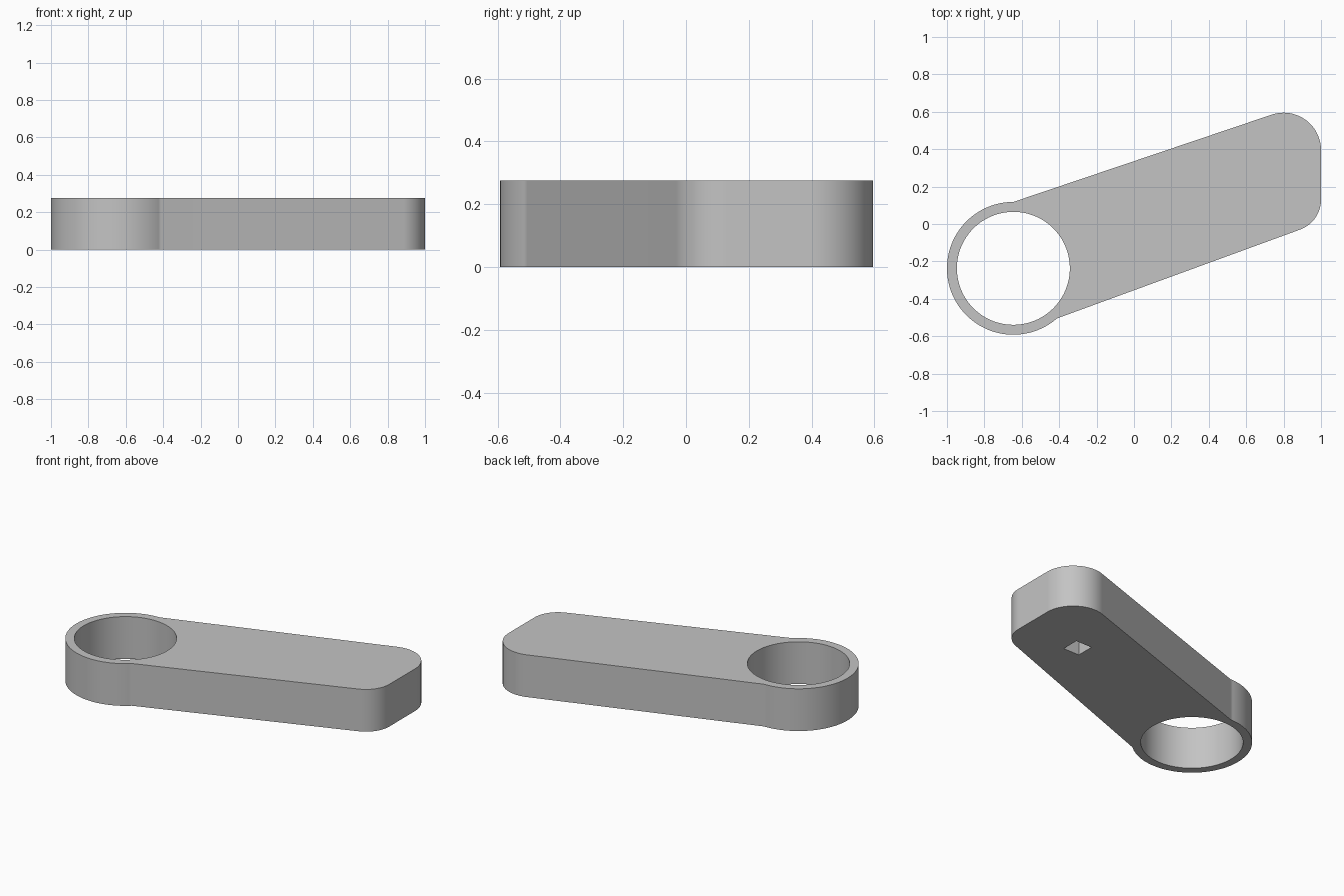
import bpy
import bmesh
from math import cos, sin, radians

if "Cube" in bpy.data.objects:
    bpy.data.objects.remove(bpy.data.objects["Cube"], do_unlink=True)

HEIGHT = 0.275
RING = (-0.645, -0.237)

grey = bpy.data.materials.new("plain grey")
grey.use_nodes = True
colour = (0.55, 0.55, 0.55, 1)
grey.diffuse_color = colour
grey.node_tree.nodes["Principled BSDF"].inputs["Base Color"].default_value = colour


def arc(centre, radius, start, end, steps):
    """Points along an arc, angles in degrees."""
    angles = [radians(start + (end - start) * i / steps) for i in range(steps + 1)]
    return [(centre[0] + radius * cos(a), centre[1] + radius * sin(a)) for a in angles]


def prism(name, outline, bottom, top):
    """Upright solid from a closed outline."""
    bm = bmesh.new()
    face = bm.faces.new([bm.verts.new((x, y, bottom)) for x, y in outline])
    sides = bmesh.ops.extrude_face_region(bm, geom=[face])["geom"]
    bmesh.ops.translate(bm, vec=(0, 0, top - bottom),
                        verts=[v for v in sides if isinstance(v, bmesh.types.BMVert)])
    bmesh.ops.recalc_face_normals(bm, faces=bm.faces)
    mesh = bpy.data.meshes.new(name)
    bm.to_mesh(mesh)
    bm.free()
    mesh.materials.append(grey)
    obj = bpy.data.objects.new(name, mesh)
    bpy.context.collection.objects.link(obj)
    return obj


# Tapered arm: ring end on the left, two rounded corners on the right
outline = (arc(RING, 0.355, 90, 311, 80)
           + arc((0.83, 0.13), 0.17, -70, 0, 20)
           + arc((0.80, 0.395), 0.20, 0, 108.7, 28))
arm = prism("lever_arm", outline, 0, HEIGHT)

# Round through hole and small square socket in the underside
hole = prism("hole_cutter", arc(RING, 0.302, 0, 360 - 3.75, 95), -0.1, HEIGHT + 0.1)
x, y, half = 0.59, 0.185, 0.058
square = [(x - half, y - half), (x + half, y - half), (x + half, y + half), (x - half, y + half)]
socket = prism("socket_cutter", square, -0.1, 0.14)

bpy.ops.object.select_all(action="DESELECT")
bpy.context.view_layer.objects.active = arm
arm.select_set(True)
for cutter in (hole, socket):
    cutter.hide_render = True
    cut = arm.modifiers.new(cutter.name, "BOOLEAN")
    cut.operation = "DIFFERENCE"
    cut.solver = "EXACT"
    cut.object = cutter
    bpy.ops.object.modifier_apply(modifier=cut.name)
    bpy.data.objects.remove(cutter, do_unlink=True)

# Smooth curved walls while the long sides stay flat
bpy.ops.object.shade_smooth_by_angle(angle=radians(35))
weighted = arm.modifiers.new("flat_sides", "WEIGHTED_NORMAL")
weighted.keep_sharp = True
